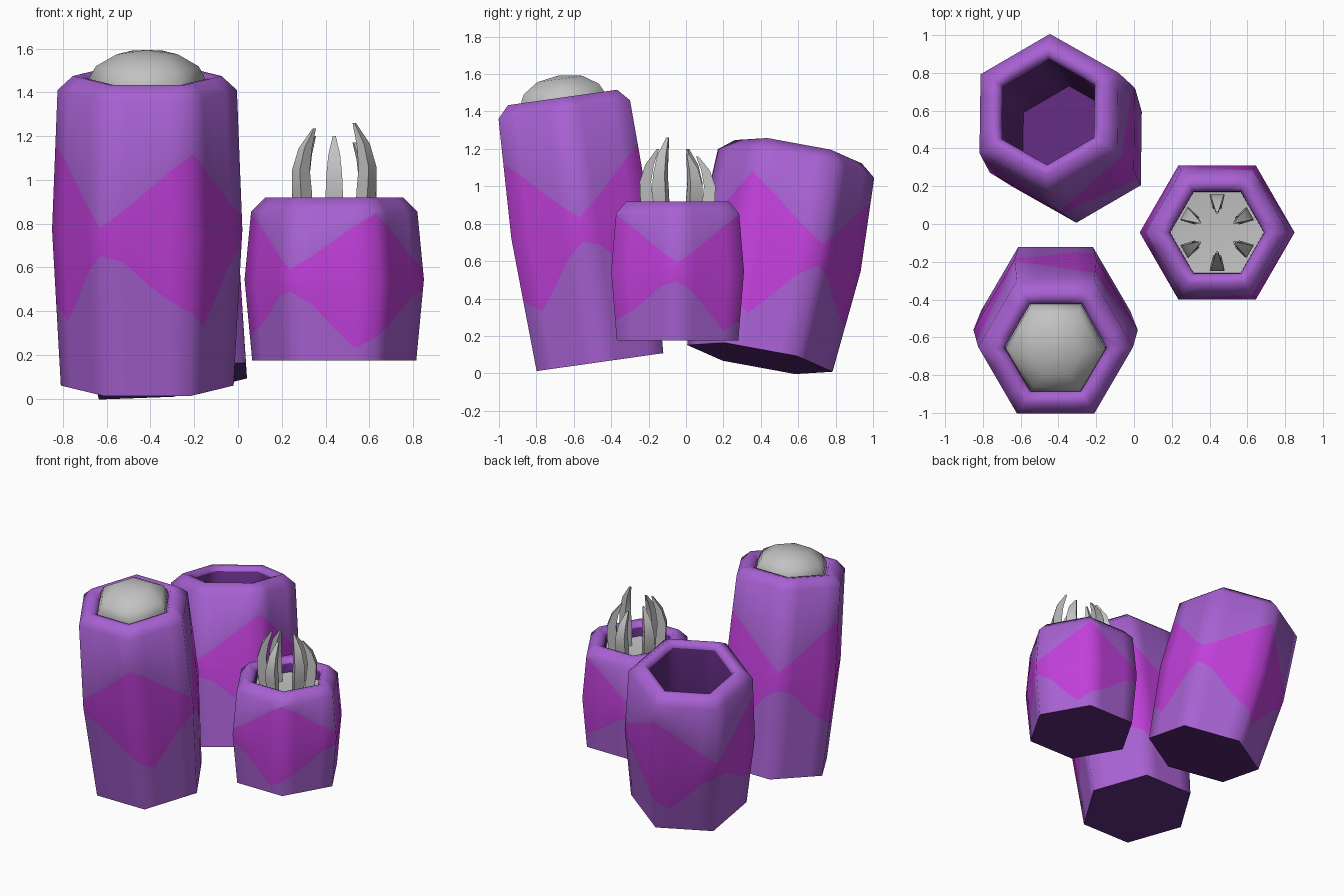
import bpy, bmesh, math
from mathutils import Vector, Matrix

if "Cube" in bpy.data.objects:
    bpy.data.objects.remove(bpy.data.objects["Cube"])


def material(name, rgb):
    m = bpy.data.materials.new(name)
    m.diffuse_color = (*rgb, 1)
    m.use_nodes = True
    m.node_tree.nodes["Principled BSDF"].inputs["Base Color"].default_value = m.diffuse_color
    return m


PURPLE = material("purple", (0.39, 0.12, 0.65))
PINK = material("magenta", (0.53, 0.05, 0.70))
DARK = material("dark purple", (0.11, 0.022, 0.20))
GREY = material("light grey", (0.54, 0.54, 0.54))

# Patch border above / below the widest ring, over two hexagon sides in quarter steps
UPPER = [.40, .32, .23, .14, .06, .14, .23, .32]
LOWER = [.34, .41, .29, .15, .07, .10, .20, .28]
SUB = 4
COLS = 6 * SUB


def hex_dir(j, start):
    """Point on a unit hexagon outline, SUB steps per side."""
    k, f = divmod(j, SUB)
    a, b = (start + math.radians(60 * i) for i in (k, k + 1))
    t = f / SUB
    return Vector((math.cos(a) * (1 - t) + math.cos(b) * t,
                   math.sin(a) * (1 - t) + math.sin(b) * t, 0))


def axis_matrix(base, top):
    d = Vector(top) - Vector(base)
    q = Vector((0, 0, 1)).rotation_difference(d)
    return Matrix.Translation(base) @ q.to_matrix().to_4x4(), d.length


def finish(bm, name, mats, matrix, angle=70):
    bmesh.ops.recalc_face_normals(bm, faces=bm.faces)
    me = bpy.data.meshes.new(name)
    bm.to_mesh(me)
    bm.free()
    for m in mats:
        me.materials.append(m)
    ob = bpy.data.objects.new(name, me)
    bpy.context.collection.objects.link(ob)
    ob.matrix_world = matrix
    bpy.ops.object.select_all(action='DESELECT')
    ob.select_set(True)
    bpy.context.view_layer.objects.active = ob
    bpy.ops.object.shade_smooth_by_angle(angle=math.radians(angle))
    return ob


def loft(bm, rings, mats):
    """Bridge consecutive rings of points, one material index per band."""
    vs = [[bm.verts.new(p) for p in r] for r in rings]
    n = len(vs[0])
    for i, mi in enumerate(mats):
        for j in range(n):
            k = (j + 1) % n
            f = bm.faces.new((vs[i][j], vs[i][k], vs[i + 1][k], vs[i + 1][j]))
            f.material_index = mi
    return vs


def tube(name, base, top, radii, mid, start, skew, scale, depth):
    """Hexagonal pot: radii = bottom, middle, shoulder, rim, opening."""
    matrix, L = axis_matrix(base, top)
    rb, rm, rs, rr, ro = radii
    start = math.radians(start)
    sh = L - 0.065
    dirs = [hex_dir(j, start) for j in range(COLS)]

    def ring(r, h):
        return [d * r + Vector((0, 0, h)) for d in dirs]

    def border(table, sign):
        pts = []
        for j, d in enumerate(dirs):
            h = mid + sign * scale * table[(skew * j) % (2 * SUB)]
            h = min(max(h, 0.02), sh - 0.01)
            r = rb + (rm - rb) * h / mid if h < mid else rm + (rs - rm) * (h - mid) / (sh - mid)
            pts.append(d * r + Vector((0, 0, h)))
        return pts

    bm = bmesh.new()
    rings = [ring(rb, 0), border(LOWER, -1), ring(rm, mid), border(UPPER, 1), ring(rs, sh),
             ring(rr, L), ring(ro + .02, L - .008), ring(ro, L - .035), ring(ro - .005, L - depth)]
    vs = loft(bm, rings, [0, 1, 1, 0, 0, 0, 0, 2])
    for end in (vs[0], vs[-1]):       # underside and cavity floor
        bm.faces.new(end).material_index = 2
    finish(bm, name, [PURPLE, PINK, DARK], matrix)
    return matrix, L


def cap(name, matrix, start, profile, peak):
    """Hexagonal dome or disc closing a pot."""
    bm = bmesh.new()
    dirs = [hex_dir(j * SUB, math.radians(start)) for j in range(6)]
    vs = loft(bm, [[d * r + Vector((0, 0, h)) for d in dirs] for r, h in profile],
              [0] * (len(profile) - 1))
    tip = bm.verts.new((0, 0, peak))
    for j in range(6):
        bm.faces.new((vs[-1][j], vs[-1][(j + 1) % 6], tip))
    finish(bm, name, [GREY], matrix)


# Tall pot leaning forward, closed by a dome
m, L = tube("tall_pot", (-.415, -.46, .06), (-.415, -.66, 1.475),
            (.395, .435, .41, .34, .27), .72, 60, 1, 1.0, .3)
cap("tall_pot_dome", m, 60, [(.265, L - .1), (.265, L - .01), (.235, L + .045), (.14, L + .1)], L + .12)

# Open pot leaning back
tube("open_pot", (-.30, .395, .08), (-.46, .60, 1.185),
     (.395, .445, .425, .345, .285), .56, -30, 1, .93, .8)

# Short upright pot with a grey floor
CX, CY = .44, -.045
m, L = tube("short_pot", (CX, CY, .175), (CX, CY, .92),
            (.375, .41, .38, .315, .25), .37, 60, -1, .77, .25)
cap("short_pot_floor", m, 60, [(.25, L - .2), (.25, L - .1)], L - .13)


# Curved tapering feelers standing in the short pot
def feeler(name, angle, tip_z):
    z0 = .78
    bm = bmesh.new()
    rings = []
    for t, r, w in ((0, .15, .034), (.35, .165, .040), (.58, .172, .036), (.8, .15, .027), (1, .105, .007)):
        z = z0 + (tip_z - z0) * t
        rings.append([Vector((r + x * w * .85, y * w * (1 if x > 0 else .6), z))
                      for x, y in ((1, 1), (-1, 1), (-1, -1), (1, -1))])
    vs = loft(bm, rings, [0] * 4)
    bm.faces.new(vs[0])
    bm.faces.new(vs[-1])
    finish(bm, name, [GREY], Matrix.Translation((CX, CY, 0)) @ Matrix.Rotation(math.radians(angle), 4, 'Z'), 50)


for i, (a, z) in enumerate(((-90, 1.20), (-30, 1.26), (30, 1.17), (90, 1.16), (150, 1.20), (210, 1.235))):
    feeler(f"feeler_{i + 1}", a, z)
